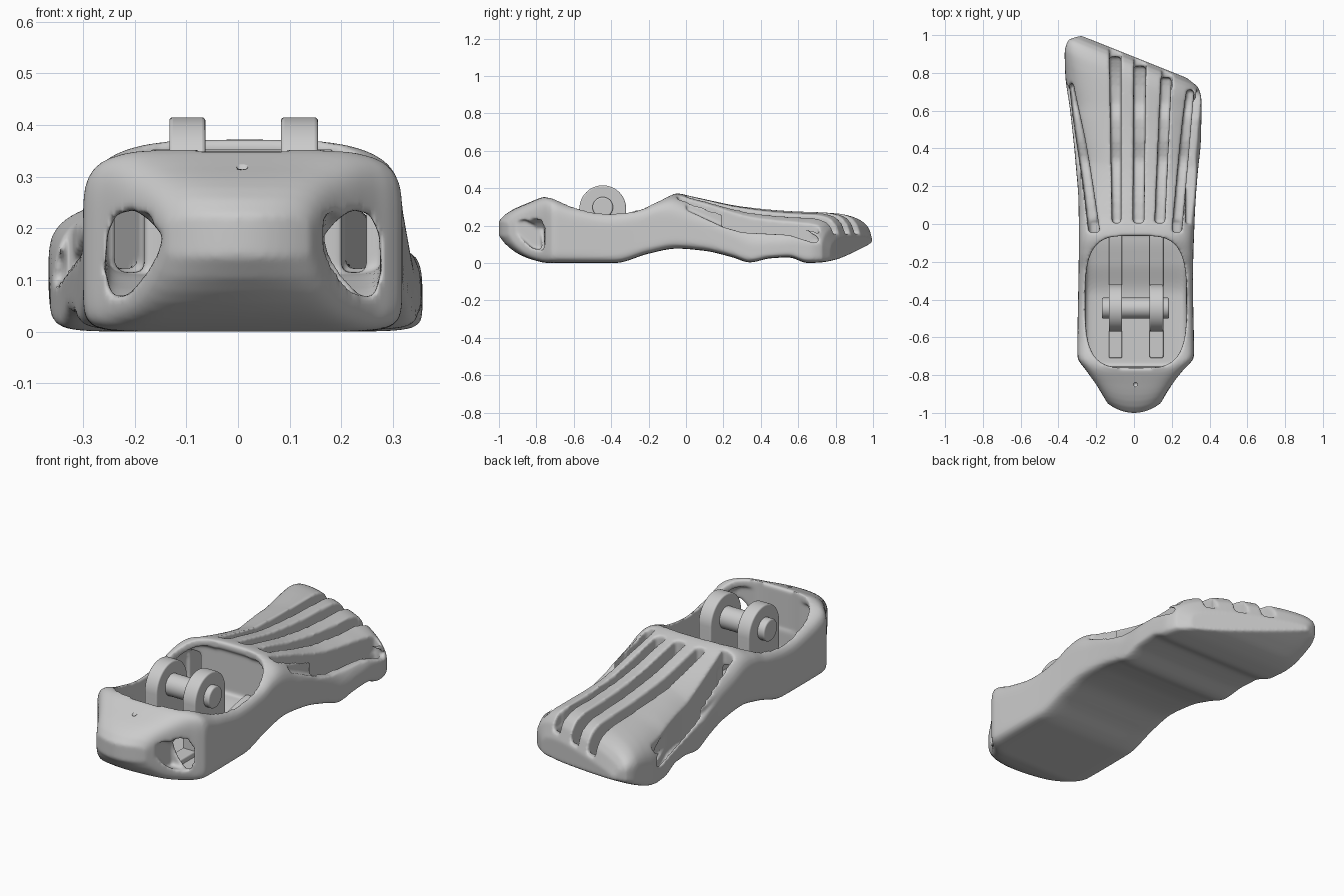
import bpy, bmesh
from math import sin, cos, pi

if "Cube" in bpy.data.objects:
    bpy.data.objects.remove(bpy.data.objects["Cube"])

# Shell profile curves, as (y, value)
TOP = [(-.95, .225), (-.92, .265), (-.85, .312), (-.75, .354), (-.6, .31), (-.42, .279), (-.25, .298), (-.15, .338),
       (-.06, .373), (.05, .352), (.3, .302), (.55, .277), (.75, .268), (.82, .25), (.86, .21), (.885, .14)]
BOT = [(-.95, .145), (-.92, .095), (-.86, .04), (-.8, .012), (-.74, 0), (-.38, 0), (-.2, .05), (-.05, .077),
       (.1, .065), (.25, .03), (.34, .003), (.45, .025), (.55, .03), (.65, 0), (.72, .003), (.8, .018), (.88, .05), (1, .11)]
LEFT = [(-.95, -.14), (-.86, -.195), (-.78, -.25), (-.7, -.3), (-.1, -.292), (.1, -.293), (.3, -.31),
        (.5, -.338), (.65, -.364), (.76, -.367), (.83, -.35), (.885, -.28)]
RIGHT = [(-.95, .14), (-.86, .195), (-.78, .255), (-.7, .318), (-.3, .312), (0, .32), (.3, .337),
         (.6, .355), (.8, .357), (.86, .34), (.885, .28)]
EXPO = [(-1, 4), (-.7, 6), (-.2, 6), (-.06, 3.4), (.05, 2.6), (.3, 2.2), (.6, 2.1), (.9, 2.3)]
MID = [(-1, .5), (0, .45), (.6, .25), (.9, .4)]
SLANT = [(-1, 0), (.1, 0), (.7, -.4), (1, -.4)]


def curve(tab, y):
    """Smooth interpolation without overshoot."""
    n = len(tab)
    if y <= tab[0][0]:
        return tab[0][1]
    if y >= tab[-1][0]:
        return tab[-1][1]
    d = [(tab[i + 1][1] - tab[i][1]) / (tab[i + 1][0] - tab[i][0]) for i in range(n - 1)]

    def tangent(i):
        if i == 0 or i == n - 1:
            return d[min(i, n - 2)]
        a, b = d[i - 1], d[i]
        return 2 * a * b / (a + b) if a * b > 0 else 0
    i = next(k for k in range(n - 1) if y <= tab[k + 1][0])
    h = tab[i + 1][0] - tab[i][0]
    t = (y - tab[i][0]) / h
    return ((2*t**3 - 3*t*t + 1) * tab[i][1] + (t**3 - 2*t*t + t) * h * tangent(i)
            + (3*t*t - 2*t**3) * tab[i + 1][1] + (t**3 - t*t) * h * tangent(i + 1))


def make(name, bm):
    bmesh.ops.recalc_face_normals(bm, faces=bm.faces)
    me = bpy.data.meshes.new(name)
    bm.to_mesh(me)
    bm.free()
    ob = bpy.data.objects.new(name, me)
    bpy.context.collection.objects.link(ob)
    return ob


def skin(bm, rings):
    n = len(rings[0])
    for a, b in zip(rings, rings[1:]):
        for j in range(n):
            bm.faces.new((a[j], a[(j + 1) % n], b[(j + 1) % n], b[j]))
    for ring in (rings[0], rings[-1]):      # end caps as strips across the width
        for j in range(n // 2):
            ids = dict.fromkeys([j, j + 1, n - j - 1, (n - j) % n])
            bm.faces.new([ring[i] for i in ids])


def loft(name, y0, y1, off, rows=80, n=96):
    bm = bmesh.new()
    rings = []
    for r in range(rows):
        yc = y0 + (y1 - y0) * r / (rows - 1)
        xl, xr = curve(LEFT, yc) + off, curve(RIGHT, yc) - off
        zt, e, m, s = curve(TOP, yc) - off, curve(EXPO, yc), curve(MID, yc), curve(SLANT, yc)
        bow = .05 * max(0, min(1, (-.8 - yc) / .15))
        big_toe = max(0, min(1, (yc - .3) / .4))
        ring = []
        for j in range(n):
            c, q = cos(2 * pi * j / n), sin(2 * pi * j / n)
            p = (e + (big_toe if c < 0 else 0)) if q > 0 else 10
            k = (abs(c) ** p + abs(q) ** p) ** (-1 / p)
            u, v = c * k, q * k
            x = (xl + xr) / 2 + u * (xr - xl) / 2
            y = yc + s * x
            zb = min(curve(BOT, y) + off * .9, zt - .01)
            zm = zb + m * (zt - zb)
            z = zm + v * ((zt - zm) if v > 0 else (zm - zb))
            ring.append(bm.verts.new((x, y - bow * (1 - u * u), z)))
        rings.append(ring)
    skin(bm, rings)
    return make(name, bm)


def strip(name, left, right, y0, y1, lo, hi=None, rows=40):
    """Vertical band between two plan curves, standing lo above the sole."""
    bm = bmesh.new()
    rings = []
    for r in range(rows):
        y = y0 + (y1 - y0) * r / (rows - 1)
        x0, x1, zb = curve(left, y), curve(right, y), curve(BOT, y)
        zt = .6 if hi is None else zb + hi
        rings.append([bm.verts.new(p) for p in ((x1, y, zb + lo), (x1, y, zt), (x0, y, zt), (x0, y, zb + lo))])
    skin(bm, rings)
    return make(name, bm)


def prism(name, pts, axis, lo, hi):
    """Extrude a polygon along an axis; points give the other two coordinates in order."""
    bm = bmesh.new()
    put = {'x': lambda p, h: (h, p[0], p[1]), 'y': lambda p, h: (p[0], h, p[1]),
           'z': lambda p, h: (p[0], p[1], h)}[axis]
    a = [bm.verts.new(put(p, lo)) for p in pts]
    b = [bm.verts.new(put(p, hi)) for p in pts]
    bm.faces.new(a)
    bm.faces.new(b[::-1])
    for i in range(len(pts)):
        j = (i + 1) % len(pts)
        bm.faces.new((a[i], a[j], b[j], b[i]))
    return make(name, bm)


def circle(cx, cy, r, n=48, a1=2 * pi):
    return [(cx + r * cos(a1 * i / n), cy + r * sin(a1 * i / n)) for i in range(n)]


# Foot shell and the hollow under the ankle
shell = loft("foot_shell", -.95, .885, 0)
cutters = [loft("hollow", -.755, -.05, .037, rows=40)]

# Ankle opening
ring = []
for i in range(64):
    c, s = cos(2 * pi * i / 64), sin(2 * pi * i / 64)
    k = (abs(c) ** 4 + abs(s) ** 4) ** -.25
    ring.append((.01 + .268 * c * k * (1 - .06 * (s * k) ** 2), -.412 + .349 * s * k))
cutters.append(prism("ankle_opening", ring, 'z', .14, .6))

# Heel windows: tunnels to the hollow, opened up sideways
win = [(.165, .185), (.19, .215), (.22, .236), (.255, .228), (.272, .19), (.277, .12), (.263, .068),
       (.235, .07), (.195, .115), (.175, .15)]
flank = [(-.925, .205), (-.9, .228), (-.86, .232), (-.81, .207), (-.775, .165), (-.77, .085), (-.785, .07),
         (-.825, .082), (-.88, .13), (-.92, .175)]
for sign, shift in ((1, 0), (-1, .02)):
    cutters.append(prism("heel_window", [(shift + sign * x, z) for x, z in win], 'y', -1.1, -.68))
    cutters.append(prism("heel_flank", flank, 'x', *sorted((sign * .165, sign * .5))))

# Grooves between the toes: deep part, then a shallow run out over the front lip
for b0, b1, t0, t1, end in [(-.115, -.07, -.13, -.07, .885), (-.005, .052, .0, .062, .835), (.11, .162, .148, .202, .775)]:
    cutters.append(strip("toe_groove", [(0, b0), (.9, t0)], [(0, b1), (.9, t1)], .005, end, .035))
    cutters.append(prism("toe_notch", [(t0, end - .06), (t1, end - .06), (t1, 1.1), (t0, 1.1)], 'z', .155, .6))

# Outer grooves, open at the back into the ankle hollow, with a lowered outer lip
cutters.append(strip("left_groove", [(-.05, -.238), (.16, -.262), (.6, -.325), (.76, -.342)],
                     [(-.05, -.18), (.42, -.254), (.66, -.305), (.76, -.325)], -.045, .745, .05))
cutters.append(strip("right_groove", [(-.05, .2), (.66, .272), (.73, .285)],
                     [(-.05, .25), (.4, .29), (.7, .315)], -.045, .71, .05))
cutters.append(prism("right_lip", [(.0, .5), (.0, .285), (.2, .192), (.3, .163), (.42, .157), (.55, .15),
                                   (.68, .108), (.71, .115), (.7, .14), (.6, .195), (.5, .215), (.25, .24)],
                     'x', .272, .6))
cutters.append(prism("left_lip", [(.0, .5), (.0, .285), (.2, .19), (.3, .16), (.45, .135), (.6, .11),
                                  (.7, .09), (.74, .1), (.73, .14), (.65, .18), (.45, .23), (.25, .26)],
                     'x', -.6, -.285))
for x0, x1 in ((-.236, -.182), (.2, .248)):
    cutters.append(prism("groove_link", [(x0, -.2), (x1, -.2), (x1, .02), (x0, .02)], 'z', .115, .28))


def cut(tool):
    m = shell.modifiers.new(tool.name, 'BOOLEAN')
    m.operation, m.object, m.solver = 'DIFFERENCE', tool, 'EXACT'
    tool.hide_render = True


for tool in cutters:
    cut(tool)
# Soft rounded edges all over the shell
m = shell.modifiers.new("soften", 'REMESH')
m.mode, m.voxel_size, m.use_smooth_shade = 'VOXEL', .008, True
m = shell.modifiers.new("relax", 'SMOOTH')
m.factor, m.iterations = .5, 6
# Heel screw hole
cutters.append(prism("heel_hole", circle(.008, -.85, .011, 16), 'z', .22, .45))
cut(cutters[-1])

# Bake the shell and drop the cutters
dg = bpy.context.evaluated_depsgraph_get()
baked = bpy.data.meshes.new_from_object(shell.evaluated_get(dg))
shell.modifiers.clear()
shell.data = baked
for tool in cutters:
    bpy.data.objects.remove(tool)
for p in baked.polygons:
    p.use_smooth = True

# Ankle clevis: two lugs, floor ribs and the pin
parts = []
lug = [(-.57, .29), (-.57, .015), (-.38, .015), (-.32, .035)] + circle(-.445, .29, .125, 32, pi)
for x0, x1 in ((-.133, -.063), (.083, .155)):
    parts.append(prism("ankle_lug", lug, 'x', x0, x1))
    parts.append(strip("floor_rib", [(-1, x0), (1, x0)], [(-1, x1), (1, x1)], -.71, -.05, .015, .06))
parts.append(prism("ankle_pin", circle(-.445, .298, .055), 'x', -.17, .185))
for ob in parts:
    b = ob.modifiers.new("edge", 'BEVEL')
    b.width, b.segments, b.limit_method = .007, 3, 'ANGLE'
    bpy.ops.object.select_all(action='DESELECT')
    ob.select_set(True)
    bpy.context.view_layer.objects.active = ob
    bpy.ops.object.shade_smooth_by_angle()
